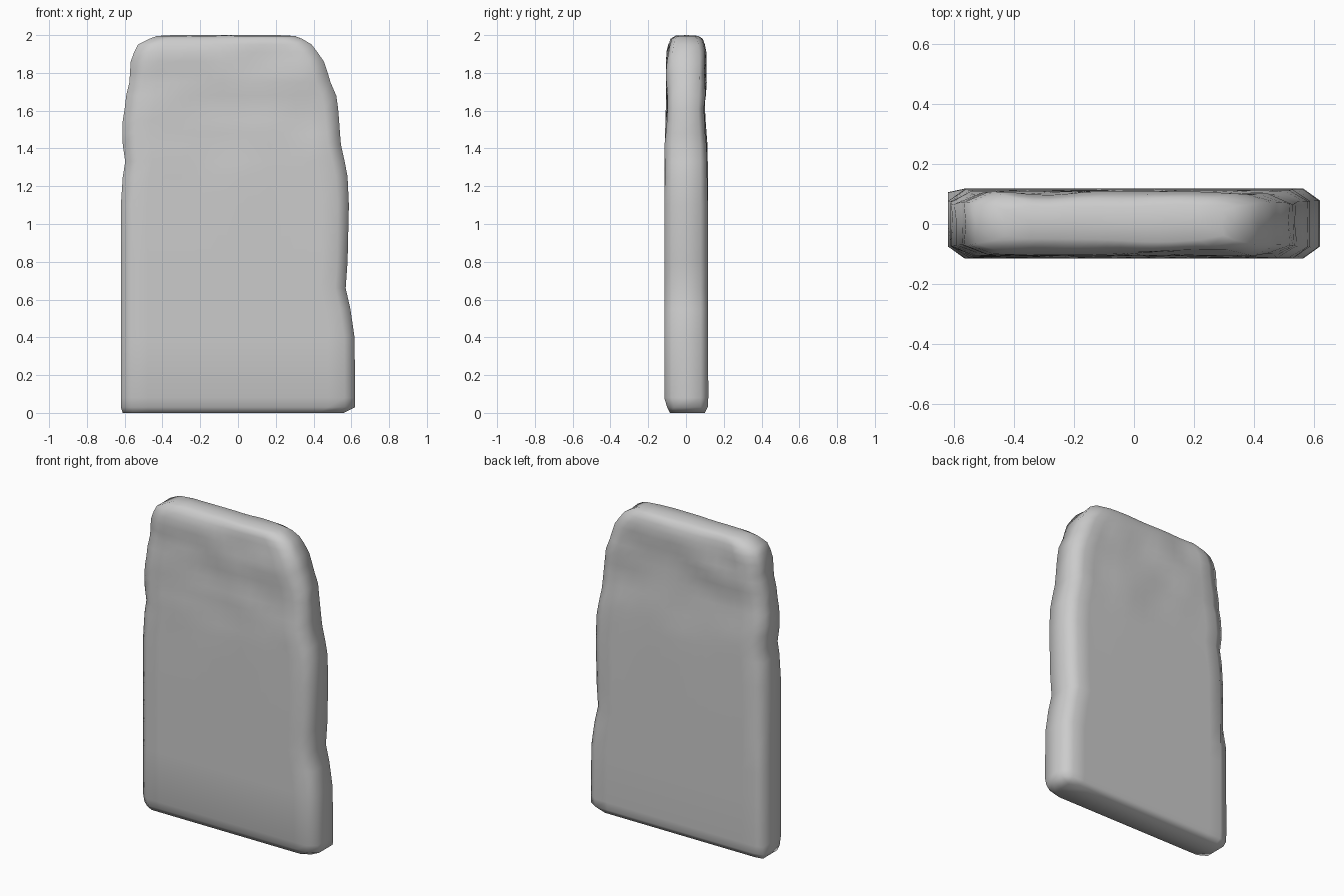
import bpy
import bmesh
from mathutils import Vector, noise

cube = bpy.data.objects.get("Cube")
if cube:
    bpy.data.objects.remove(cube, do_unlink=True)

# Stone colour
stone = bpy.data.materials.new("grey stone")
stone.use_nodes = True
grey = (0.6, 0.6, 0.6, 1)
stone.diffuse_color = grey
stone.node_tree.nodes["Principled BSDF"].inputs["Base Color"].default_value = grey

# Worn outline: height, left end, right end
OUTLINE = [
    (0, -.61, .56), (.03, -.62, .62), (.08, -.62, .62), (.4, -.62, .617),
    (.55, -.62, .595), (.66, -.62, .57), (.8, -.62, .58), (1.1, -.62, .587),
    (1.25, -.61, .58), (1.33, -.597, .565), (1.42, -.61, .545),
    (1.48, -.612, .54), (1.55, -.61, .535), (1.61, -.6, .53),
    (1.68, -.592, .52), (1.75, -.575, .49), (1.8, -.572, .475),
    (1.86, -.568, .455), (1.91, -.55, .42), (1.95, -.53, .39),
    (1.98, -.47, .34), (1.995, -.43, .3)]
# Rounded foot and crown: height, front, back
DEPTH = [
    (0, -.085, .1), (.03, -.1, .115), (.08, -.115, .118), (1.4, -.115, .115),
    (1.6, -.107, .1), (1.75, -.107, .11), (1.91, -.107, .108),
    (1.95, -.1, .1), (1.98, -.085, .09), (1.995, -.06, .068)]
COLUMNS = 14


def depth_at(z):
    for (z0, f0, b0), (z1, f1, b1) in zip(DEPTH, DEPTH[1:]):
        if z <= z1:
            t = (z - z0) / (z1 - z0)
            return f0 + (f1 - f0) * t, b0 + (b1 - b0) * t
    return DEPTH[-1][1:]


def wear(x, y, z):
    """Inward weathering that grows toward the crown."""
    amount = max(0, min(1, (z - 1.15) / .4))
    ripple = noise.noise(Vector((x * 4, y * 9, z * 6)))
    return amount * .017 * max(0, ripple + .35)


def section(z, left, right):
    """One closed horizontal ring with chamfered corners."""
    front, back = depth_at(z)
    cut = .055 + .03 * max(0, z - 1)
    step = (back - front) * .17
    a, b = left + cut, right - cut
    xs = [a + (b - a) * i / (COLUMNS - 1) for i in range(COLUMNS)]
    ring = [(x, front + wear(x, front, z), z) for x in xs]
    ring += [(right, front + step, z), (right - wear(right, 0, z), 0, z),
             (right, back - step, z)]
    ring += [(x, back - wear(x, back, z), z) for x in reversed(xs)]
    # The lower back left-hand edge keeps a crisper corner
    back_step = step * (.3 if z < .8 else 1)
    ring += [(left, back - back_step, z), (left + wear(left, 0, z), 0, z),
             (left, front + step, z)]
    if z > 1.99:
        ring = [(x, y, z + .005 * noise.noise(Vector((x * 6, y, z))))
                for x, y, z in ring]
    return ring


# Slab lofted through the rings
bm = bmesh.new()
rings = [[bm.verts.new(p) for p in section(*row)] for row in OUTLINE]
for low, high in zip(rings, rings[1:]):
    for i in range(len(low)):
        j = (i + 1) % len(low)
        bm.faces.new((low[i], low[j], high[j], high[i]))
bm.faces.new(list(reversed(rings[0])))

# Gently crowned top made from strips
top = rings[-1]
crest = []
for i in range(COLUMNS):
    near, far = top[i], top[2 * COLUMNS + 2 - i]
    mid = (near.co + far.co) / 2
    crest.append(bm.verts.new((mid.x, mid.y, 2)))
for i in range(COLUMNS - 1):
    k = 2 * COLUMNS + 2 - i
    bm.faces.new((top[i], top[i + 1], crest[i + 1], crest[i]))
    bm.faces.new((crest[i], crest[i + 1], top[k - 1], top[k]))
right_end = top[COLUMNS - 1:COLUMNS + 4]
left_end = top[2 * COLUMNS + 2:] + [top[0]]
for end, centre in ((right_end, crest[-1]), (left_end, crest[0])):
    for p, q in zip(end, end[1:]):
        bm.faces.new((p, q, centre))

bmesh.ops.recalc_face_normals(bm, faces=bm.faces)
for face in bm.faces:
    face.smooth = True
mesh = bpy.data.meshes.new("stone_slab")
bm.to_mesh(mesh)
bm.free()
mesh.materials.append(stone)
slab = bpy.data.objects.new("stone_slab", mesh)
bpy.context.collection.objects.link(slab)
